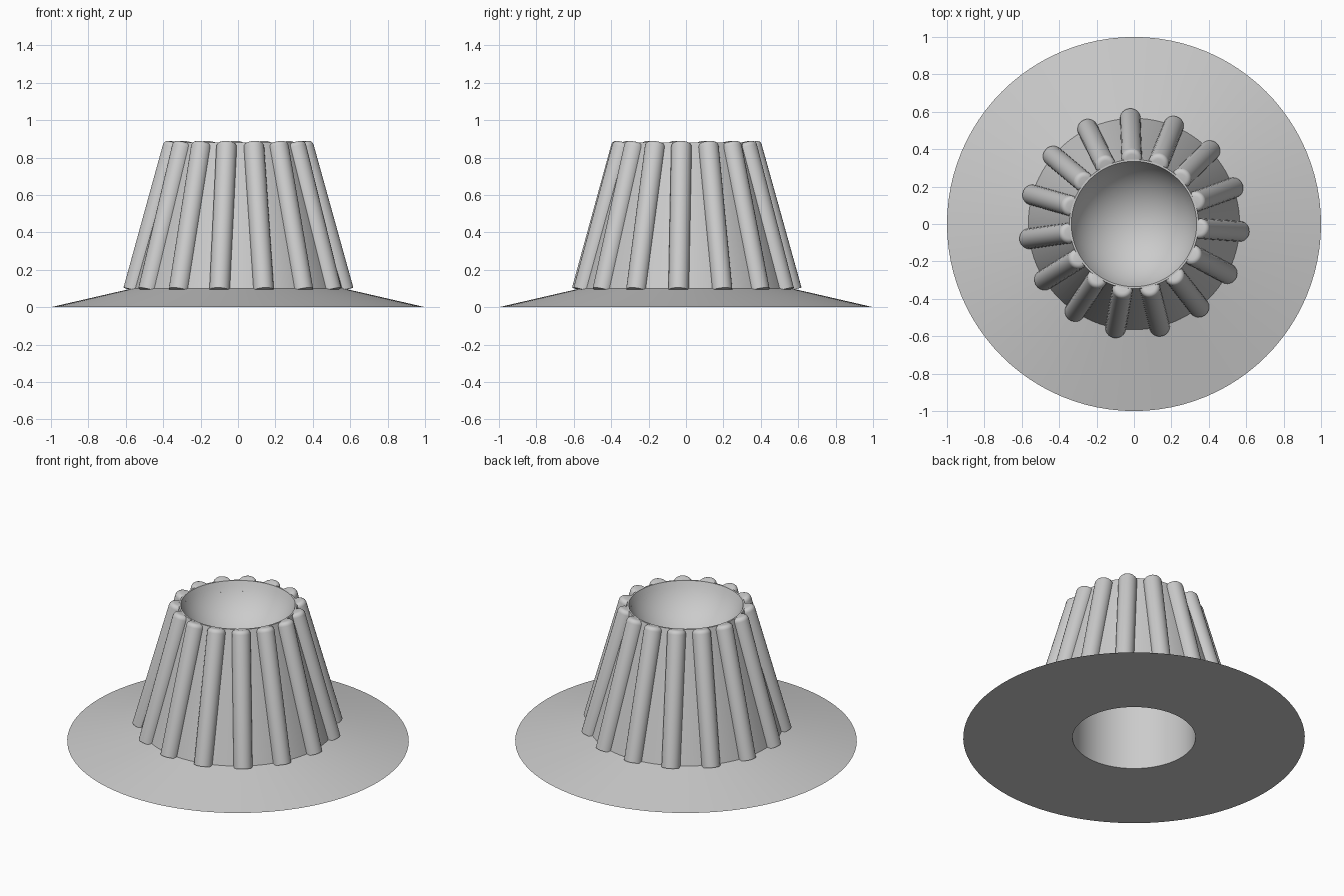
import bpy, bmesh
from math import pi, cos, sin, radians, asin
from mathutils import Matrix, Vector

old = bpy.data.objects.get("Cube")
if old:
    bpy.data.objects.remove(old, do_unlink=True)

grey = bpy.data.materials.new("plain_grey")
grey.use_nodes = True
colour = (0.6, 0.6, 0.6, 1)
grey.diffuse_color = colour
grey.node_tree.nodes["Principled BSDF"].inputs["Base Color"].default_value = colour

BASE_R, BASE_Z = 0.565, 0.1
TOP_R, TOP_Z = 0.345, 0.88
BOWL_R, BOWL_DEPTH = 0.335, 0.24
HOLE_R, HOLE_Z = 0.36, 0.5
RIB_R, RIBS = 0.055, 15
BALL_R = (BOWL_R ** 2 + BOWL_DEPTH ** 2) / (2 * BOWL_DEPTH)
BALL_Z = TOP_Z - BOWL_DEPTH + BALL_R


def finish(bm, name):
    bmesh.ops.recalc_face_normals(bm, faces=bm.faces)
    mesh = bpy.data.meshes.new(name)
    bm.to_mesh(mesh)
    bm.free()
    obj = bpy.data.objects.new(name, mesh)
    bpy.context.collection.objects.link(obj)
    mesh.materials.append(grey)
    return obj


def smooth(obj):
    bpy.ops.object.select_all(action='DESELECT')
    obj.select_set(True)
    bpy.context.view_layer.objects.active = obj
    bpy.ops.object.shade_smooth_by_angle(angle=radians(35))


def lathe(name, profile, steps=96):
    bm = bmesh.new()
    verts = [bm.verts.new((r, 0, z)) for r, z in profile]
    edges = [bm.edges.new(pair) for pair in zip(verts, verts[1:])]
    bmesh.ops.spin(bm, geom=verts + edges, axis=(0, 0, 1), cent=(0, 0, 0),
                   angle=2 * pi, steps=steps, use_merge=True)
    bmesh.ops.remove_doubles(bm, verts=bm.verts, dist=0.0001)
    return finish(bm, name)


# Bowl curve from its bottom to the rim
rim_angle = asin(min(1, BOWL_R / BALL_R))
bowl = [(BALL_R * sin(rim_angle * i / 14), BALL_Z - BALL_R * cos(rim_angle * i / 14))
        for i in range(15)]

# Cup body with conical flange, bowl on top and round hollow below
body = lathe("cup_body", bowl + [(TOP_R, TOP_Z), (BASE_R, BASE_Z), (1, 0),
                                 (HOLE_R, 0), (HOLE_R, HOLE_Z), (0, HOLE_Z)])
smooth(body)

# Leaning ribs with rounded tops around the cone
low = Vector((BASE_R, 0, BASE_Z - 0.01))
high = Vector((TOP_R, 0, TOP_Z))
lean = (high - low).normalized()
turn = Vector((0, 0, 1)).rotation_difference(lean).to_matrix().to_4x4()
length = (high - low).length
bm = bmesh.new()
for i in range(RIBS):
    made = bmesh.ops.create_cone(bm, cap_ends=True, segments=24, radius1=RIB_R,
                                 radius2=RIB_R, depth=length)["verts"]
    top_edges = {e for v in made for e in v.link_edges
                 if all(w.co.z > 0 for w in e.verts)}
    place = Matrix.Rotation(radians(92) + 2 * pi * i / RIBS, 4, 'Z') \
        @ Matrix.Translation((low + high) / 2) @ turn
    bmesh.ops.transform(bm, matrix=place, verts=made)
    bmesh.ops.bevel(bm, geom=list(top_edges), offset=0.025, segments=4,
                    profile=0.5, affect='EDGES')
ribs = finish(bm, "ribs")

# Trim the ribs where they reach into the bowl
bm = bmesh.new()
bmesh.ops.create_uvsphere(bm, u_segments=96, v_segments=48, radius=BALL_R,
                          matrix=Matrix.Translation((0, 0, BALL_Z)))
cutter = finish(bm, "bowl_cutter")
cutter.hide_render = True
cutter.hide_viewport = True
cut = ribs.modifiers.new("bowl_cut", 'BOOLEAN')
cut.operation = 'DIFFERENCE'
cut.solver = 'EXACT'
cut.object = cutter
smooth(ribs)
